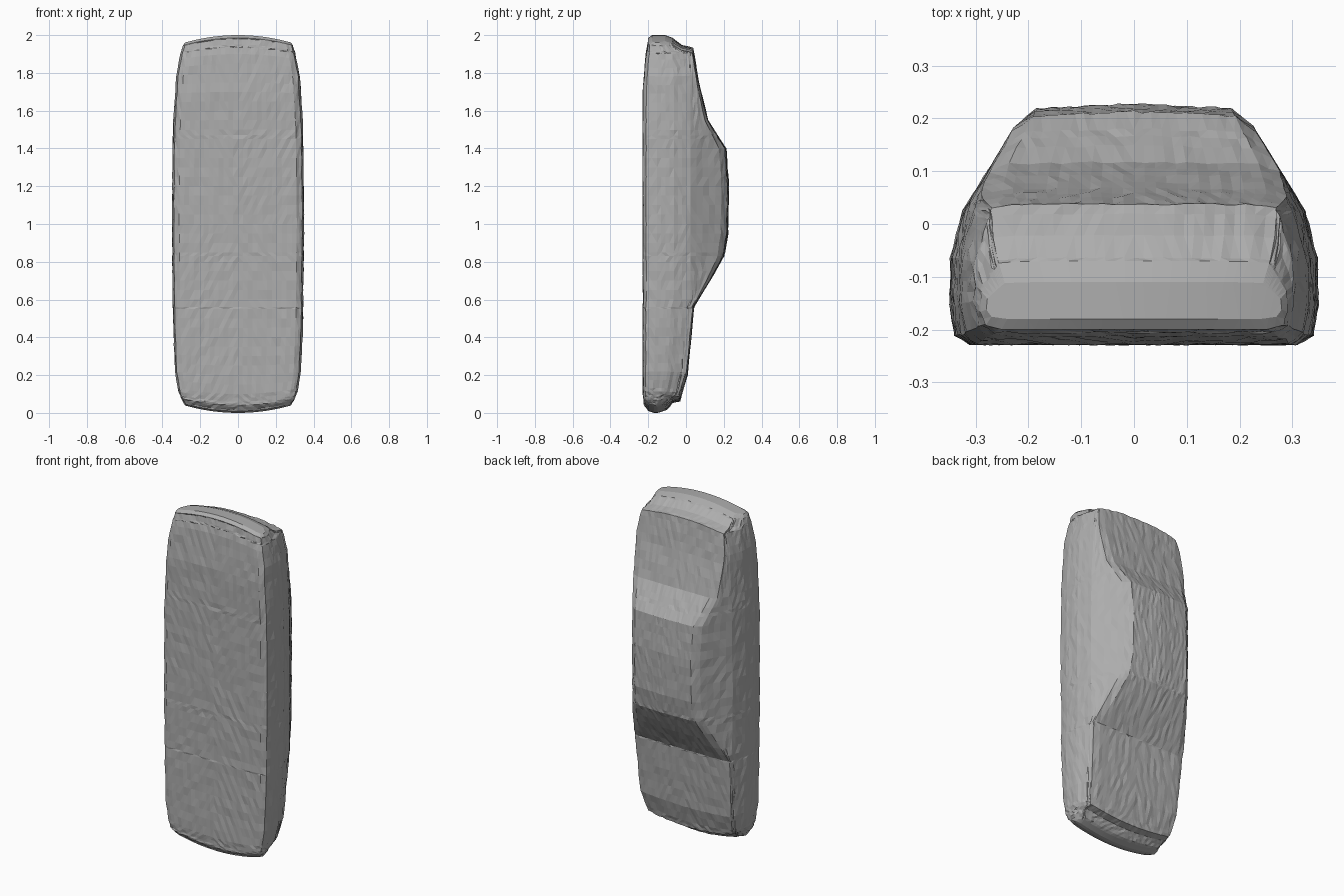
import bpy, bmesh, random

random.seed(4)
cube = bpy.data.objects.get("Cube")
if cube:
    bpy.data.objects.remove(cube, do_unlink=True)

grey = bpy.data.materials.new("plain grey")
grey.use_nodes = True
colour = (0.42, 0.42, 0.42, 1)
grey.diffuse_color = colour
grey.node_tree.nodes["Principled BSDF"].inputs["Base Color"].default_value = colour

# Outlines along the length: (z, value)
roofline = [(0, -.15), (.015, -.10), (.05, -.07), (.06, -.03), (.2, .01), (.4, .03),
            (.56, .045), (.7, .13), (.83, .205), (.95, .225), (1.2, .23), (1.4, .215),
            (1.47, .17), (1.55, .12), (1.75, .07), (1.935, .04), (1.95, -.02),
            (1.985, -.07), (2, -.11)]
underside = [(0, -.17), (.01, -.2), (.04, -.225), (.1, -.23), (1.7, -.23), (1.9, -.215),
             (1.985, -.2), (2, -.18)]
half_width = [(0, .28), (.03, .3), (.08, .318), (.2, .335), (.5, .347), (1, .352),
              (1.5, .347), (1.8, .33), (1.94, .305), (1.98, .295), (2, .28)]


def sample(curve, z):
    for (a, u), (b, v) in zip(curve, curve[1:]):
        if z <= b:
            return u + (v - u) * (z - a) / (b - a)
    return curve[-1][1]


def half_section(z):
    """Right half of the cross-section, from the underside to the roof."""
    low, top, w = sample(underside, z), sample(roofline, z), sample(half_width, z)
    belt = min(top - .15 * (top - low), .025)
    rise = max(0, min(1, (top - .05) / .18))
    edge = (w - .06) * (1 - rise) + .2 * rise
    side = belt - low
    corners = [(0, low), (w - .04, low), (w - .01, low + .07 * side), (w, low + .3 * side),
               (w - .002, low + .65 * side), (w - .025, belt),
               (edge + .025, top - .2 * (top - belt)), (edge - .015, top - .04 * (top - belt)), (0, top)]
    steps = [12, 2, 2, 4, 4, 5, 2, 12]
    points = []
    for (a, b), (c, d), n in zip(corners, corners[1:], steps):
        points += [(a + (c - a) * i / n, b + (d - b) * i / n) for i in range(n)]
    return points + [corners[-1]]


# Body shell: lofted sections with bowed ends
levels = sorted({round(i * .05, 3) for i in range(41)}
                | {z for c in (roofline, underside, half_width) for z, _ in c})
bm = bmesh.new()
rings = []
for z in levels:
    half = half_section(z)
    outline = half + [(-x, y) for x, y in half[-2:0:-1]]
    ring = []
    for x, y in outline:
        bowed = z - .045 * (z - 1) ** 5 * (x / .3) ** 2
        ring.append(bm.verts.new((x, y, bowed)))
    rings.append(ring)
for lower, upper in zip(rings, rings[1:]):
    n = len(lower)
    for i in range(n):
        j = (i + 1) % n
        bm.faces.new((lower[i], lower[j], upper[j], upper[i]))
bm.faces.new(rings[0][::-1])
bm.faces.new(rings[-1])
bmesh.ops.recalc_face_normals(bm, faces=bm.faces)

# Uneven faceted skin
bm.normal_update()
for ring in rings[2:-2]:
    for v in ring:
        v.co -= v.normal * random.uniform(0, .005)
bmesh.ops.triangulate(bm, faces=bm.faces)

mesh = bpy.data.meshes.new("car_body")
bm.to_mesh(mesh)
bm.free()
mesh.materials.append(grey)
body = bpy.data.objects.new("car_body", mesh)
bpy.context.collection.objects.link(body)
